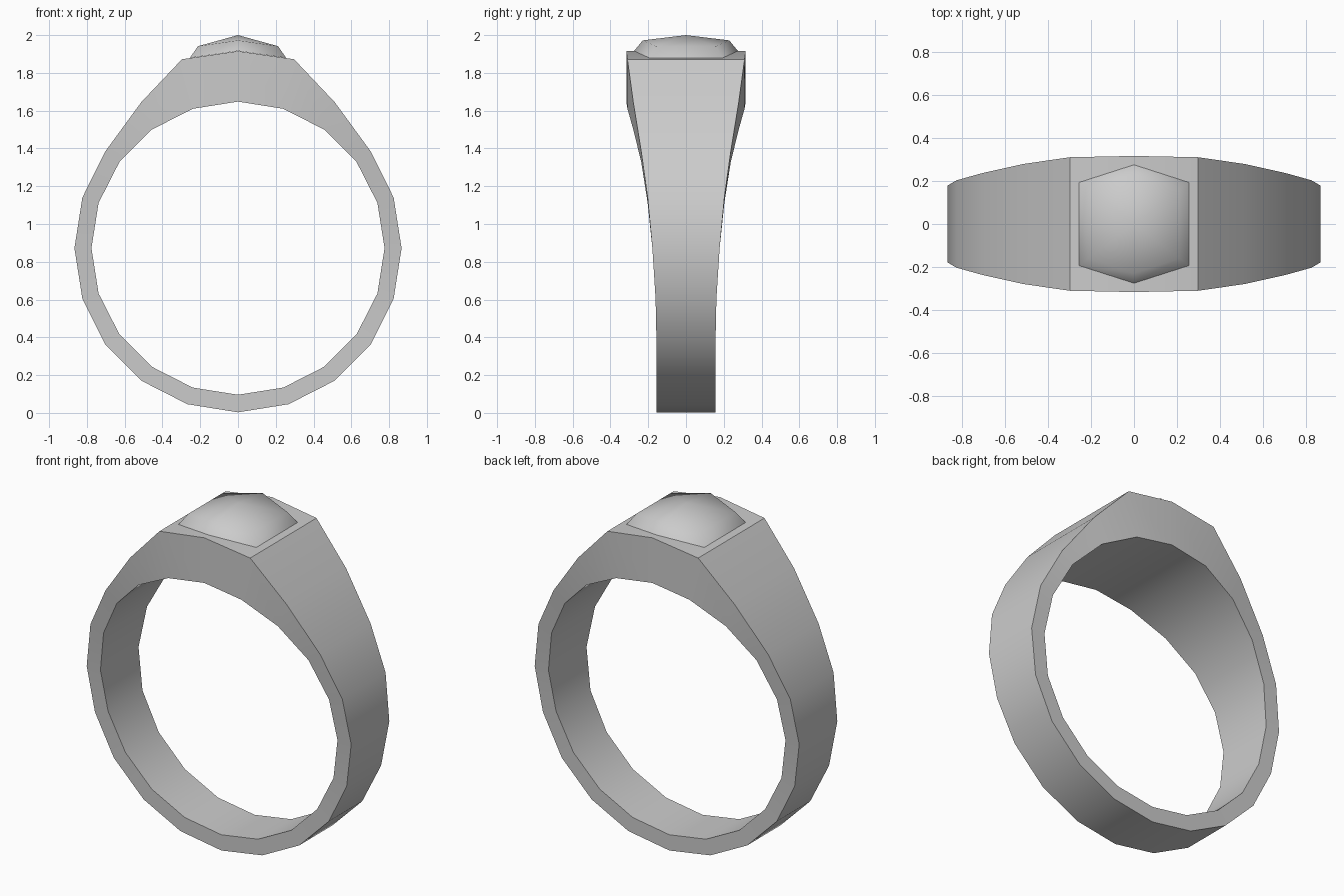
import bpy, bmesh, math

if "Cube" in bpy.data.objects:
    bpy.data.objects.remove(bpy.data.objects["Cube"])


def finish(name, bm, angle):
    bmesh.ops.recalc_face_normals(bm, faces=bm.faces)
    me = bpy.data.meshes.new(name)
    bm.to_mesh(me)
    bm.free()
    me.shade_smooth()
    me.set_sharp_from_angle(angle=math.radians(angle))
    ob = bpy.data.objects.new(name, me)
    bpy.context.collection.objects.link(ob)
    return ob


# Band: half profile from bottom to top as (outer x, outer z, half width)
half = [(0, 0.003, 0.155), (0.268, 0.046, 0.155), (0.509, 0.169, 0.155),
        (0.704, 0.364, 0.156), (0.824, 0.605, 0.161), (0.866, 0.872, 0.178),
        (0.824, 1.14, 0.203), (0.702, 1.385, 0.237), (0.512, 1.645, 0.279),
        (0.297, 1.872, 0.31), (0, 1.915, 0.316)]
profile = half + [(-x, z, w) for x, z, w in half[-2:0:-1]]
n = len(profile)
R, CZ = 0.776, 0.872   # finger hole

bm = bmesh.new()
sections = []
for i, (x, z, w) in enumerate(profile):
    a = 2 * math.pi * i / n
    ix, iz = R * math.sin(a), CZ - R * math.cos(a)
    sections.append([bm.verts.new(p) for p in
                     ((x, -w, z), (x, w, z), (ix, w, iz), (ix, -w, iz))])
for i in range(n):
    s, t = sections[i], sections[(i + 1) % n]
    for k in range(4):
        m = (k + 1) % 4
        bm.faces.new((s[k], s[m], t[m], t[k]))
finish("ring_band", bm, 30)

# Stone: six-sided dome that follows the slope of the top faces
SLOPE = 0.145
bm = bmesh.new()
rings = []
for hx, y_tip, y_side, z in ((0.255, 0.275, 0.193, 1.916),
                             (0.212, 0.229, 0.160, 1.972)):
    pts = [(0, -y_tip), (hx, -y_side), (hx, y_side),
           (0, y_tip), (-hx, y_side), (-hx, -y_side)]
    rings.append([bm.verts.new((x, y, z - SLOPE * abs(x))) for x, y in pts])
apex = bm.verts.new((0, 0, 2.0))
low, mid = rings
for i in range(6):
    j = (i + 1) % 6
    bm.faces.new((low[i], low[j], mid[j], mid[i]))
    bm.faces.new((mid[i], mid[j], apex))
finish("stone", bm, 180)
